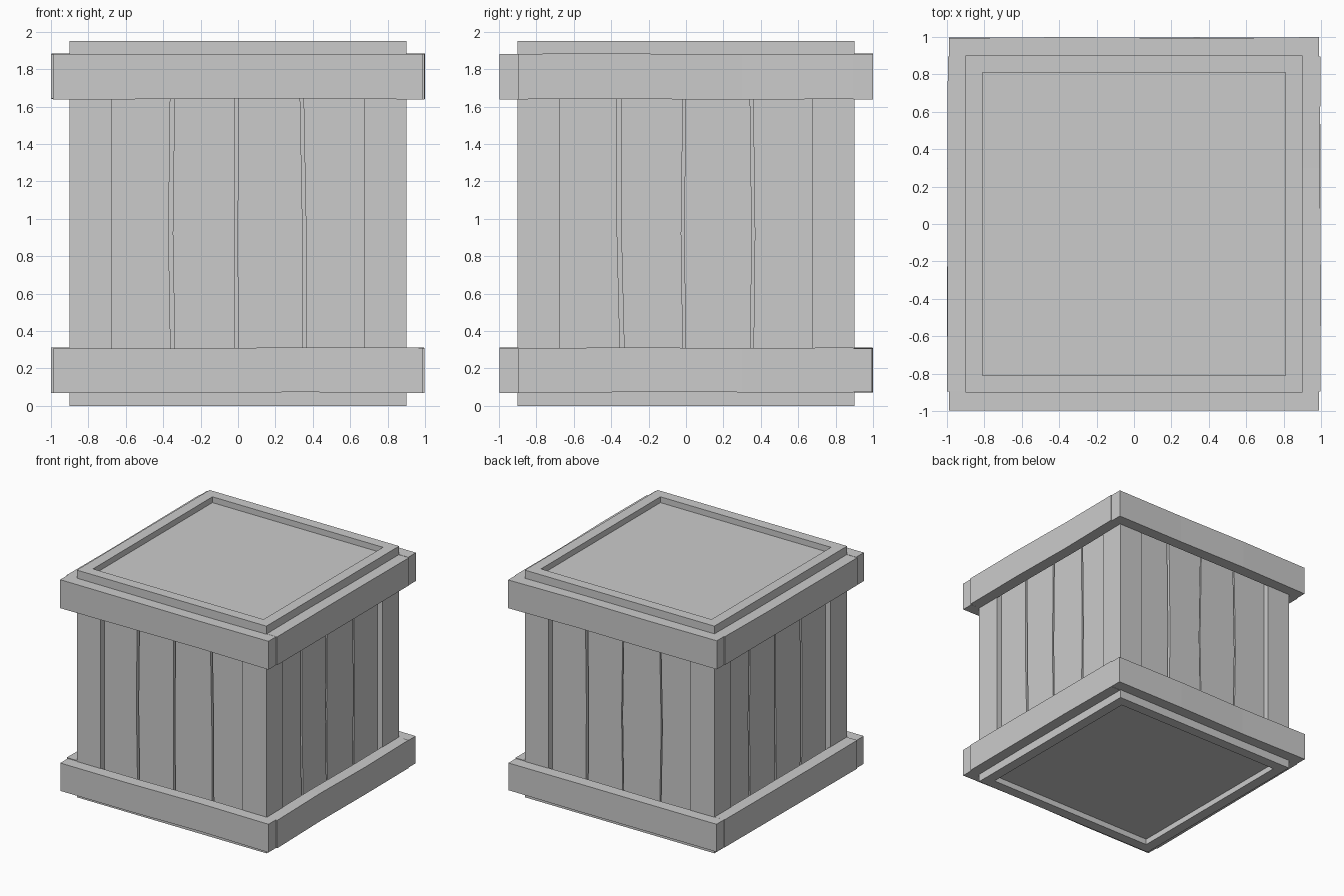
import bpy, bmesh, random
from math import pi
from mathutils import Matrix

if "Cube" in bpy.data.objects:
    bpy.data.objects.remove(bpy.data.objects["Cube"])

random.seed(4)
H = 1.95


def add_object(name, bm, turn=0):
    bmesh.ops.transform(bm, matrix=Matrix.Rotation(turn * pi / 2, 4, 'Z'), verts=bm.verts)
    bmesh.ops.recalc_face_normals(bm, faces=bm.faces)
    mesh = bpy.data.meshes.new(name)
    bm.to_mesh(mesh)
    bm.free()
    ob = bpy.data.objects.new(name, mesh)
    bpy.context.collection.objects.link(ob)
    return ob


def loft(sections):
    """Solid through a list of four-point cross-sections."""
    bm = bmesh.new()
    rings = [[bm.verts.new(p) for p in s] for s in sections]
    for a, b in zip(rings, rings[1:]):
        for i in range(4):
            j = (i + 1) % 4
            bm.faces.new((a[i], a[j], b[j], b[i]))
    bm.faces.new(rings[0])
    bm.faces.new(rings[-1])
    return bm


# Crate body: corner posts around sunken sides, shallow tray on top and bottom
bm = bmesh.new()
bmesh.ops.create_cube(bm, size=1)
bmesh.ops.scale(bm, vec=(1.8, 1.8, H), verts=bm.verts)
bmesh.ops.translate(bm, vec=(0, 0, H / 2), verts=bm.verts)
bm.normal_update()
for f in list(bm.faces):
    normal = f.normal.copy()
    width, depth = (0.09, 0.05) if abs(normal.z) > 0.5 else (0.225, 0.1)
    bmesh.ops.inset_individual(bm, faces=[f], thickness=width, use_even_offset=True)
    floor = bmesh.ops.extrude_discrete_faces(bm, faces=[f])["faces"][0]
    bmesh.ops.translate(bm, vec=-normal * depth, verts=floor.verts)
add_object("crate_body", bm)

# Side planks: gap centre at bottom, middle and top, then gap width
gaps = {
    "front": [(-.348, -.360, -.350, .022), (-.008, -.010, -.007, .016), (.356, .355, .340, .018)],
    "right": [(-.340, -.357, -.358, .022), (-.008, -.018, -.008, .015), (.352, .360, .350, .016)],
    "back": [(-.345, -.340, -.350, .022), (.000, -.012, .002, .010), (.352, .365, .350, .012)],
    "left": [(-.350, -.362, -.348, .018), (.004, -.006, -.006, .018), (.345, .352, .340, .020)],
}
levels = (0.225, 0.92, 1.725)
for turn, (side, cuts) in enumerate(gaps.items()):
    edges = [(-.675,) * 3 + (0,)] + cuts + [(.675,) * 3 + (0,)]
    for n, (a, b) in enumerate(zip(edges, edges[1:])):
        sections = []
        for k, z in enumerate(levels):
            l, r = a[k] + a[3] / 2, b[k] - b[3] / 2
            sections.append([(l, -.85, z), (r, -.85, z), (r, -.80, z), (l, -.80, z)])
        add_object(f"{side}_plank_{n + 1}", loft(sections), turn)

# Slightly uneven bands around the top and bottom
for level, z0, z1 in (("bottom", .07, .31), ("top", 1.64, 1.88)):
    for turn, side in enumerate(gaps):
        x0, x1 = (-.99, .988) if turn % 2 == 0 else (-.895, .895)
        sections = []
        for k in range(4):
            x = x0 + (x1 - x0) * k / 3
            w = [random.uniform(-.004, .004) for _ in range(3)]
            y = -.996 + w[2]
            sections.append([(x, y, z0 + w[0]), (x, -.895, z0 + w[0]),
                             (x, -.895, z1 + w[1]), (x, y, z1 + w[1])])
        add_object(f"{level}_band_{side}", loft(sections), turn)
